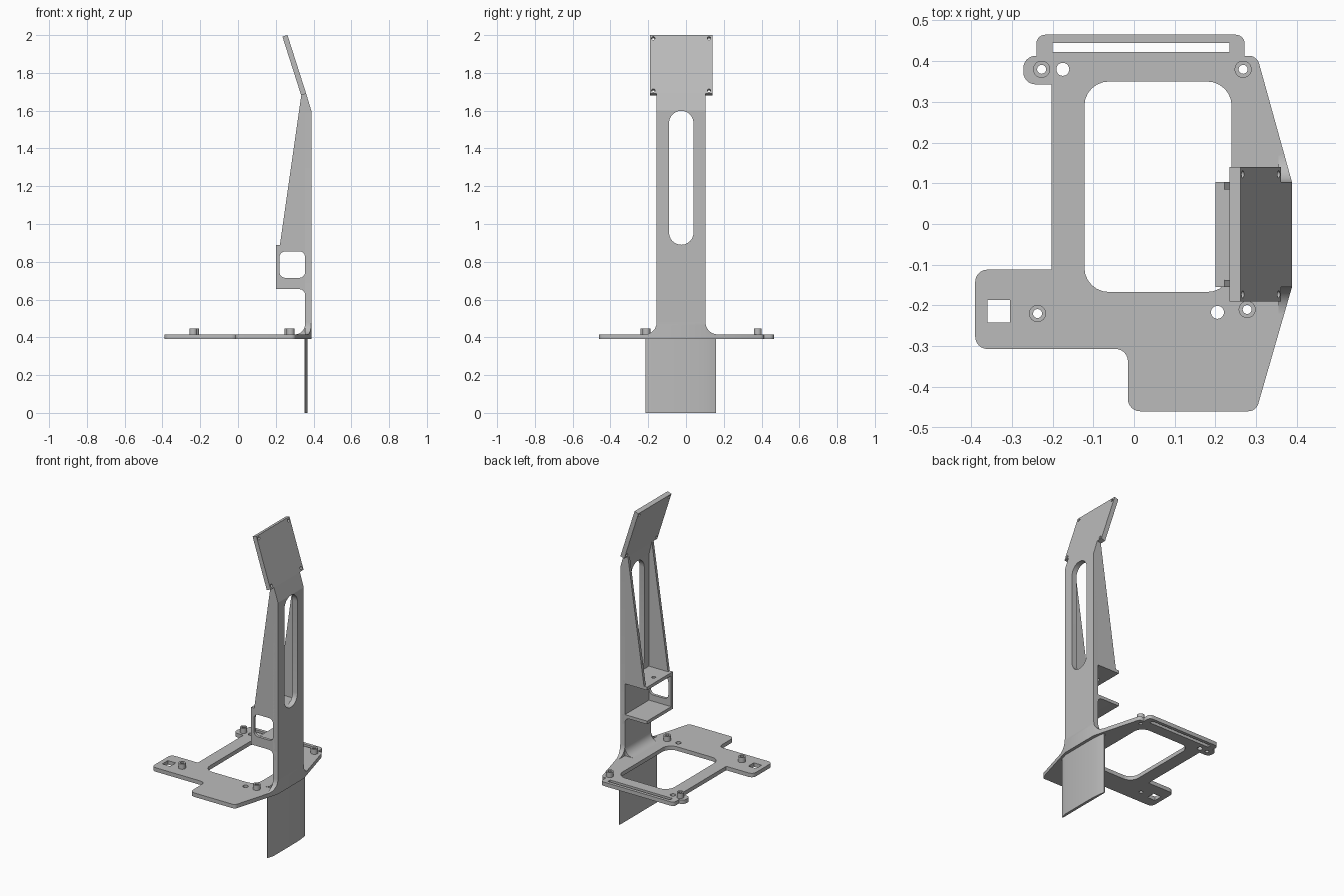
import bpy, bmesh, math
from mathutils import Vector

cube = bpy.data.objects.get("Cube")
if cube:
    bpy.data.objects.remove(cube, do_unlink=True)

grey = bpy.data.materials.new("plain grey")
grey.use_nodes = True
GREY = (0.5, 0.5, 0.5, 1)
grey.diffuse_color = GREY
grey.node_tree.nodes["Principled BSDF"].inputs["Base Color"].default_value = GREY

X, Y, Z = Vector((1, 0, 0)), Vector((0, 1, 0)), Vector((0, 0, 1))


def rounded(points, steps=6):
    """Outline from (u, v, radius) corners; radius is optional."""
    out = []
    n = len(points)
    for i, p in enumerate(points):
        c = Vector(p[:2])
        r = p[2] if len(p) > 2 else 0
        if not r:
            out.append(c)
            continue
        a = (Vector(points[i - 1][:2]) - c).normalized()
        b = (Vector(points[(i + 1) % n][:2]) - c).normalized()
        half = a.angle(b) / 2
        centre = c + (a + b).normalized() * (r / math.sin(half))
        start = c + a * (r / math.tan(half)) - centre
        end = c + b * (r / math.tan(half)) - centre
        sweep = start.angle(end)
        for k in range(steps + 1):
            t = k / steps
            out.append(centre + (start * math.sin((1 - t) * sweep)
                                 + end * math.sin(t * sweep)) / math.sin(sweep))
    return out


def box(u0, u1, v0, v1, r=0):
    return rounded([(u0, v0, r), (u1, v0, r), (u1, v1, r), (u0, v1, r)])


def circle(u, v, r, n=24):
    return [Vector((u + r * math.cos(math.tau * k / n), v + r * math.sin(math.tau * k / n)))
            for k in range(n)]


def prism(name, loops, origin, u, v, w, depth, clips=()):
    """Extrude a flat outline with holes along w, optionally trimmed by planes."""
    curve = bpy.data.curves.new(name, 'CURVE')
    curve.dimensions = '2D'
    curve.fill_mode = 'BOTH'
    curve.extrude = depth / 2
    for loop in loops:
        s = curve.splines.new('POLY')
        s.points.add(len(loop) - 1)
        for p, q in zip(s.points, loop):
            p.co = (q.x, q.y, 0, 1)
        s.use_cyclic_u = True
    temp = bpy.data.objects.new(name + " outline", curve)
    bpy.context.scene.collection.objects.link(temp)
    mesh = bpy.data.meshes.new_from_object(
        temp.evaluated_get(bpy.context.evaluated_depsgraph_get()))
    bpy.data.objects.remove(temp, do_unlink=True)
    bm = bmesh.new()
    bm.from_mesh(mesh)
    bmesh.ops.remove_doubles(bm, verts=bm.verts, dist=1e-5)
    for vert in bm.verts:
        a, b, c = vert.co
        vert.co = Vector(origin) + u * a + v * b + w * (c + depth / 2)
    for co, normal in clips:
        geom = bm.verts[:] + bm.edges[:] + bm.faces[:]
        cut = bmesh.ops.bisect_plane(bm, geom=geom, plane_co=co, plane_no=normal,
                                     clear_outer=True)
        edges = [e for e in cut["geom_cut"] if isinstance(e, bmesh.types.BMEdge)]
        bmesh.ops.holes_fill(bm, edges=edges)
    bmesh.ops.recalc_face_normals(bm, faces=bm.faces)
    bm.to_mesh(mesh)
    bm.free()
    mesh.name = name
    mesh.materials.clear()
    mesh.materials.append(grey)
    obj = bpy.data.objects.new(name, mesh)
    bpy.context.scene.collection.objects.link(obj)
    bpy.ops.object.select_all(action='DESELECT')
    obj.select_set(True)
    bpy.context.view_layer.objects.active = obj
    bpy.ops.object.shade_smooth_by_angle(angle=math.radians(30))
    return obj


def flat(name, loops, z0, z1):
    return prism(name, loops, (0, 0, z0), X, Y, Z, z1 - z0)


def side(name, loops, y0, y1):
    return prism(name, loops, (0, y0, 0), X, Z, Y, y1 - y0)


# Base plate with its openings
BOTTOM, TOP = 0.39, 0.415
LEFT, RIGHT = -0.155, 0.103          # column limits in y
posts = [(-0.227, 0.38), (0.268, 0.38), (0.278, -0.21), (-0.237, -0.22)]
plate = rounded([
    (0.30, -0.46, 0.025), (0.388, LEFT), (0.388, RIGHT), (0.302, 0.413, 0.025),
    (0.272, 0.413), (0.272, 0.465, 0.022), (-0.24, 0.465, 0.022), (-0.24, 0.413),
    (-0.272, 0.413, 0.03), (-0.272, 0.343, 0.03), (-0.203, 0.343), (-0.203, -0.112),
    (-0.39, -0.112, 0.03), (-0.39, -0.307, 0.03), (-0.015, -0.307, 0.03),
    (-0.015, -0.46, 0.03)])
openings = [box(-0.122, 0.24, -0.167, 0.35, 0.06),
            box(-0.2, 0.235, 0.422, 0.445),
            box(-0.36, -0.305, -0.242, -0.187),
            circle(-0.175, 0.38, 0.016), circle(0.205, -0.217, 0.016)]
openings += [circle(x, y, 0.011) for x, y in posts]
flat("base_plate", [plate] + openings, BOTTOM, TOP)

# Hollow standoffs
for i, (x, y) in enumerate(posts):
    flat(f"standoff_{i + 1}", [circle(x, y, 0.021), circle(x, y, 0.011)], TOP, 0.447)

# Column wall, flared at the foot and trimmed to the plate's slanted edges
wall = rounded([(-0.225, 0.41), (0.173, 0.41), (0.173, TOP), (RIGHT, TOP, 0.065),
                (RIGHT, 1.6), (LEFT, 1.6), (LEFT, TOP, 0.065), (-0.225, TOP)])
trims = [((0.388, LEFT, 0), Vector((0.295, -0.085, 0))),
         ((0.388, RIGHT, 0), Vector((0.3, 0.083, 0)))]
prism("column_wall", [wall, box(-0.09, 0.04, 0.89, 1.599, 0.0648)],
      (0.355, 0, 0), Y, Z, X, 0.033, trims)
side("column_neck", [rounded([(0.355, 1.6), (0.388, 1.6), (0.361, 1.69), (0.335, 1.682)])],
     LEFT, RIGHT)
side("column_foot_fillet", [rounded([(0.297, 0.41), (0.37, 0.41), (0.37, 0.48),
                                     (0.355, 0.48), (0.355, TOP, 0.055), (0.297, TOP)])],
     LEFT, RIGHT)

# Side webs: one carries the window, the other stops at the shelf
WEB = 0.018
upper = [(0.38, 1.6), (0.36, 1.683), (0.335, 1.682), (0.222, 0.89)]
side("window_web", [rounded([(0.38, 0.655)] + upper + [(0.2, 0.89), (0.2, 0.655)]),
                    box(0.22, 0.355, 0.715, 0.855, 0.03)], LEFT, LEFT + WEB)
side("plain_web", [rounded([(0.38, 0.88)] + upper + [(0.222, 0.88)])], RIGHT - WEB, RIGHT)

# Open shelf box
flat("upper_shelf", [box(0.2, 0.37, LEFT, RIGHT), circle(0.247, -0.03, 0.012)], 0.87, 0.89)
side("lower_shelf", [rounded([(0.2, 0.655), (0.355, 0.655, 0.03), (0.355, 0.6), (0.375, 0.6),
                              (0.375, 0.675), (0.2, 0.675)])], LEFT, RIGHT)

# Tilted head panel with corner holes
along = Vector((-0.099, 0, 0.31)).normalized()
inward = Vector((-along.z, 0, along.x))
LENGTH = 0.326
holes = [circle(y, s, 0.009, 16) for y in (-0.173, 0.122) for s in (0.018, LENGTH - 0.018)]
prism("head_panel", [box(-0.19, 0.14, 0, LENGTH)] + holes, (0.361, 0, 1.69),
      Y, along, inward, 0.028)

# Thin lower fin, thinning towards both edges
fin = rounded([(0.352, -0.215), (0.357, -0.215), (0.369, -0.17), (0.369, 0.06),
               (0.367, 0.1), (0.363, 0.135), (0.357, 0.16), (0.352, 0.16)])
flat("lower_fin", [fin], 0, BOTTOM + 0.005)
